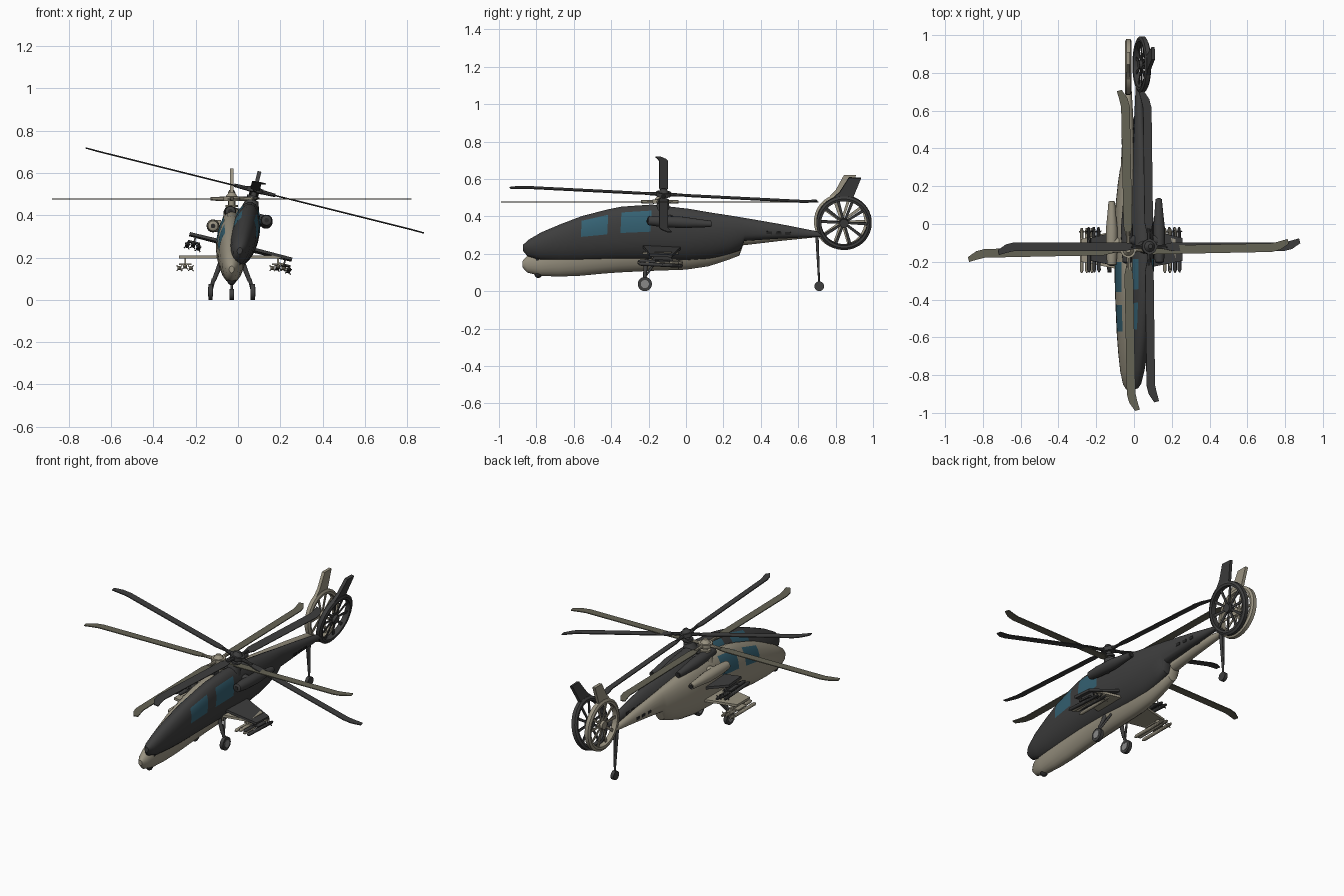
import bpy, bmesh, math
from mathutils import Matrix, Vector

cube = bpy.data.objects.get("Cube")
if cube:
    bpy.data.objects.remove(cube, do_unlink=True)


def material(name, color):
    m = bpy.data.materials.new(name)
    m.use_nodes = True
    m.diffuse_color = (*color, 1)
    m.node_tree.nodes["Principled BSDF"].inputs["Base Color"].default_value = (*color, 1)
    return m


TAN = material("tan_paint", (0.32, 0.29, 0.22))
TAN_BLADE = material("tan_blade", (0.13, 0.125, 0.09))
DARK = material("charcoal_paint", (0.048, 0.048, 0.048))
GLASS = material("teal_glass", (0.035, 0.12, 0.17))
BLACK = material("black_rubber", (0.022, 0.022, 0.022))
GREY = material("grey_metal", (0.25, 0.25, 0.25))


def finish(name, bm, mats, frame, smooth=True):
    bmesh.ops.recalc_face_normals(bm, faces=bm.faces)
    mesh = bpy.data.meshes.new(name)
    bm.to_mesh(mesh)
    bm.free()
    for m in mats:
        mesh.materials.append(m)
    obj = bpy.data.objects.new(name, mesh)
    bpy.context.collection.objects.link(obj)
    obj.matrix_world = frame
    if smooth:
        bpy.ops.object.select_all(action="DESELECT")
        obj.select_set(True)
        bpy.context.view_layer.objects.active = obj
        bpy.ops.object.shade_smooth_by_angle(angle=math.radians(35))
    return obj


def loft(bm, rings):
    """Skin a list of closed rings and cap both ends."""
    rows = [[bm.verts.new(p) for p in ring] for ring in rings]
    n = len(rows[0])
    for a, b in zip(rows, rows[1:]):
        for i in range(n):
            bm.faces.new((a[i], a[(i + 1) % n], b[(i + 1) % n], b[i]))
    bm.faces.new(rows[0])
    bm.faces.new(rows[-1])


def rod(bm, a, b, r1, r2=None, seg=12):
    a, b = Vector(a), Vector(b)
    d = b - a
    turn = d.to_track_quat("Z", "Y").to_matrix().to_4x4()
    bmesh.ops.create_cone(bm, cap_ends=True, segments=seg, radius1=r1,
                          radius2=r1 if r2 is None else r2, depth=d.length,
                          matrix=Matrix.Translation((a + b) / 2) @ turn)


def lathe_y(bm, x, z, profile, seg=16):
    """Round body along y from (y, radius) pairs."""
    steps = [2 * math.pi * i / seg for i in range(seg)]
    loft(bm, [[(x + r * math.cos(t), y, z + r * math.sin(t)) for t in steps]
              for y, r in profile])


def plate(bm, outline, offset):
    """Slab between an outline and its shifted copy."""
    pts = [Vector(p) for p in outline]
    loft(bm, [pts, [p + Vector(offset) for p in pts]])


# Fuselage stations: y, bottom, widest height, top, half width
STATIONS = [
    (-.875, .128, .145, .16, .012), (-.85, .10, .15, .188, .028),
    (-.78, .082, .16, .235, .043), (-.68, .078, .18, .285, .054),
    (-.57, .082, .20, .335, .062), (-.43, .095, .215, .38, .068),
    (-.36, .10, .225, .398, .071), (-.20, .108, .24, .418, .074),
    (0, .115, .25, .405, .074), (.12, .133, .26, .39, .066),
    (.22, .165, .27, .38, .055), (.285, .19, .28, .372, .045),
    (.305, .245, .29, .37, .04), (.5, .268, .30, .345, .03),
    (.72, .29, .30, .312, .017)]


def fuselage(frame, paint):
    bm = bmesh.new()
    steps = [math.radians(15 * i) for i in range(24)]
    loft(bm, [[(w * math.cos(t), y, mid + ((top - mid) if math.sin(t) > 0 else (mid - bot)) * math.sin(t))
               for t in steps] for y, bot, mid, top, w in STATIONS])
    # side windows in two bays, upper flank only
    for i, f in enumerate(bm.faces):
        bay, strip = divmod(i, 24)
        f.material_index = int(bay in (4, 6) and strip in (1, 2, 3, 8, 9, 10))
    finish("fuselage", bm, [paint, GLASS], frame)

    bm = bmesh.new()
    for s in (-1, 1):
        lathe_y(bm, s * .088, .35, [(-.22, .014), (-.215, .024), (-.15, .03), (-.03, .031),
                                    (.04, .024), (.12, .017)])
        rod(bm, (s * .05, -.1, .35), (s * .088, -.1, .35), .028)
    finish("engine_pods", bm, [paint], frame)
    bm = bmesh.new()
    for s in (-1, 1):
        rod(bm, (s * .088, .11, .35), (s * .088, .123, .35), .013)
        rod(bm, (s * .088, -.223, .35), (s * .088, -.21, .35), .011)
        for y in (.42, .47, .52):
            x = .0335 - (y - .42) * .055
            plate(bm, [(s * x, y, .297), (s * x, y + .03, .297), (s * x, y + .03, .312),
                       (s * x, y, .312)], (s * .003, 0, 0))
    bmesh.ops.create_uvsphere(bm, u_segments=12, v_segments=8, radius=.02,
                              matrix=Matrix.Translation((0, -.79, .09)))
    finish("intakes_vents_and_sensor", bm, [BLACK], frame)


def wings(frame, paint):
    bm = bmesh.new()
    for s in (-1, 1):
        plate(bm, [(s * .05, -.24, .195), (s * .25, -.2, .195), (s * .25, -.08, .195),
                   (s * .05, -.03, .195)], (0, 0, .014))
    finish("stub_wings", bm, [paint], frame, False)
    bm = bmesh.new()
    for s in (-1, 1):
        plate(bm, [(s * .215, -.19, .165), (s * .215, -.07, .165), (s * .215, -.09, .2),
                   (s * .215, -.17, .2)], (s * .008, 0, 0))
        plate(bm, [(s * .19, -.17, .165), (s * .25, -.17, .165), (s * .25, -.09, .165),
                   (s * .19, -.09, .165)], (0, 0, .008))
        for x in (.193, .22, .247):
            z = .15 if x != .22 else .158
            lathe_y(bm, s * x, z, [(-.26, .003), (-.245, .01), (-.04, .01), (-.02, .006)], 10)
            for k in range(4):
                t = math.pi * (k / 2 + .25)
                rod(bm, (s * x, -.05, z),
                    (s * x + .018 * math.cos(t), -.04, z + .018 * math.sin(t)), .003, seg=4)
    finish("pylons_and_missiles", bm, [paint], frame)


def rotor(frame, hub_paint, blade_paint, radius, angle):
    bm = bmesh.new()
    rod(bm, (0, -.14, .38), (0, -.14, .43), .045, .03, 16)
    rod(bm, (0, -.14, .42), (0, -.14, .5), .014)
    rod(bm, (0, -.14, .468), (0, -.14, .49), .04, seg=20)
    rod(bm, (0, -.14, .49), (0, -.14, .51), .028, .012, 16)
    rod(bm, (0, -.14, .44), (0, -.14, .45), .03, seg=16)
    for k in range(4):
        t = angle + k * math.pi / 2
        d = Vector((math.cos(t), math.sin(t), 0))
        c = Vector((0, -.14, .478))
        rod(bm, c + d * .03, c + d * .1, .011, .008, 8)
    finish("rotor_head", bm, [hub_paint], frame)
    bm = bmesh.new()
    shape = [(.07, -.01), (.13, -.023), (radius - .09, -.023), (radius - .045, -.012),
             (radius, .018), (radius - .006, .044), (radius - .05, .032),
             (radius - .09, .023), (.13, .023), (.07, .01)]
    for k in range(4):
        turn = Matrix.Translation((0, -.14, .475)) @ Matrix.Rotation(angle + k * math.pi / 2, 4, "Z")
        plate(bm, [turn @ Vector((x, y, 0)) for x, y in shape], (0, 0, .005))
    finish("rotor_blades", bm, [blade_paint], frame, False)


def tail(frame, paint):
    cy, cz = .832, .372
    bm = bmesh.new()
    # ring shroud: rounded rectangle swept round the fan axis
    section = [(-.016, .122), (-.018, .135), (-.011, .148), (.011, .148), (.018, .135), (.016, .122)]
    rows = []
    for i in range(40):
        t = math.tau * i / 40
        rows.append([bm.verts.new((x, cy + r * math.cos(t), cz + r * math.sin(t))) for x, r in section])
    for i in range(40):
        a, b = rows[i], rows[(i + 1) % 40]
        for j in range(6):
            k = (j + 1) % 6
            bm.faces.new((a[j], a[k], b[k], b[j]))
    finish("tail_fan_ring", bm, [paint], frame)
    bm = bmesh.new()
    rod(bm, (-.018, cy, cz), (.018, cy, cz), .024, seg=16)
    for i in range(10):
        t = math.tau * i / 10
        u, v = Vector((0, math.cos(t), math.sin(t))), Vector((.006, -math.sin(t), math.cos(t)))
        c = Vector((-.003, cy, cz))
        plate(bm, [c + u * .02 - v * .006, c + u * .125 - v * .008,
                   c + u * .125 + v * .008, c + u * .02 + v * .006], (.005, 0, 0))
    finish("tail_fan", bm, [paint], frame, False)
    bm = bmesh.new()
    plate(bm, [(-.009, .75, .488), (-.009, .87, .505), (-.009, .91, .622), (-.009, .845, .622),
               (-.009, .8, .54)], (.018, 0, 0))
    finish("tail_fin", bm, [paint], frame, False)


def gear(frame):
    bm = bmesh.new()
    for s in (-1, 1):
        rod(bm, (s * .05, -.21, .18), (s * .085, -.22, .09), .013, .01)
        rod(bm, (s * .085, -.22, .1), (s * .1, -.22, .04), .009)
        rod(bm, (s * .055, -.16, .16), (s * .09, -.22, .075), .006)
        rod(bm, (s * .009, .7, .3), (0, .712, .04), .009, .005)
    finish("gear_struts", bm, [DARK], frame)
    bm = bmesh.new()
    for x, y, r in ((-.1, -.22, .038), (.1, -.22, .038), (0, .712, .026)):
        rod(bm, (x - .01, y, r), (x + .01, y, r), r, seg=24)
    finish("tires", bm, [DARK], frame)
    bm = bmesh.new()
    for x in (-.1, .1):
        rod(bm, (x - .012, -.22, .038), (x + .012, -.22, .038), .022, seg=16)
    finish("wheel_hubs", bm, [GREY], frame)


level = Matrix.Translation((-.03, 0, 0))
banked = (Matrix.Translation((.08, -.12, .52)) @ Matrix.Rotation(math.radians(14), 4, "Y")
          @ Matrix.Rotation(math.radians(-3), 4, "X") @ Matrix.Translation((0, .14, -.48)))
for frame, paint, blade, radius, angle in ((level, TAN, TAN_BLADE, .85, .02),
                                           (banked, DARK, DARK, .825, 0)):
    fuselage(frame, paint)
    wings(frame, paint)
    rotor(frame, paint, blade, radius, angle)
    tail(frame, paint)
gear(level)
